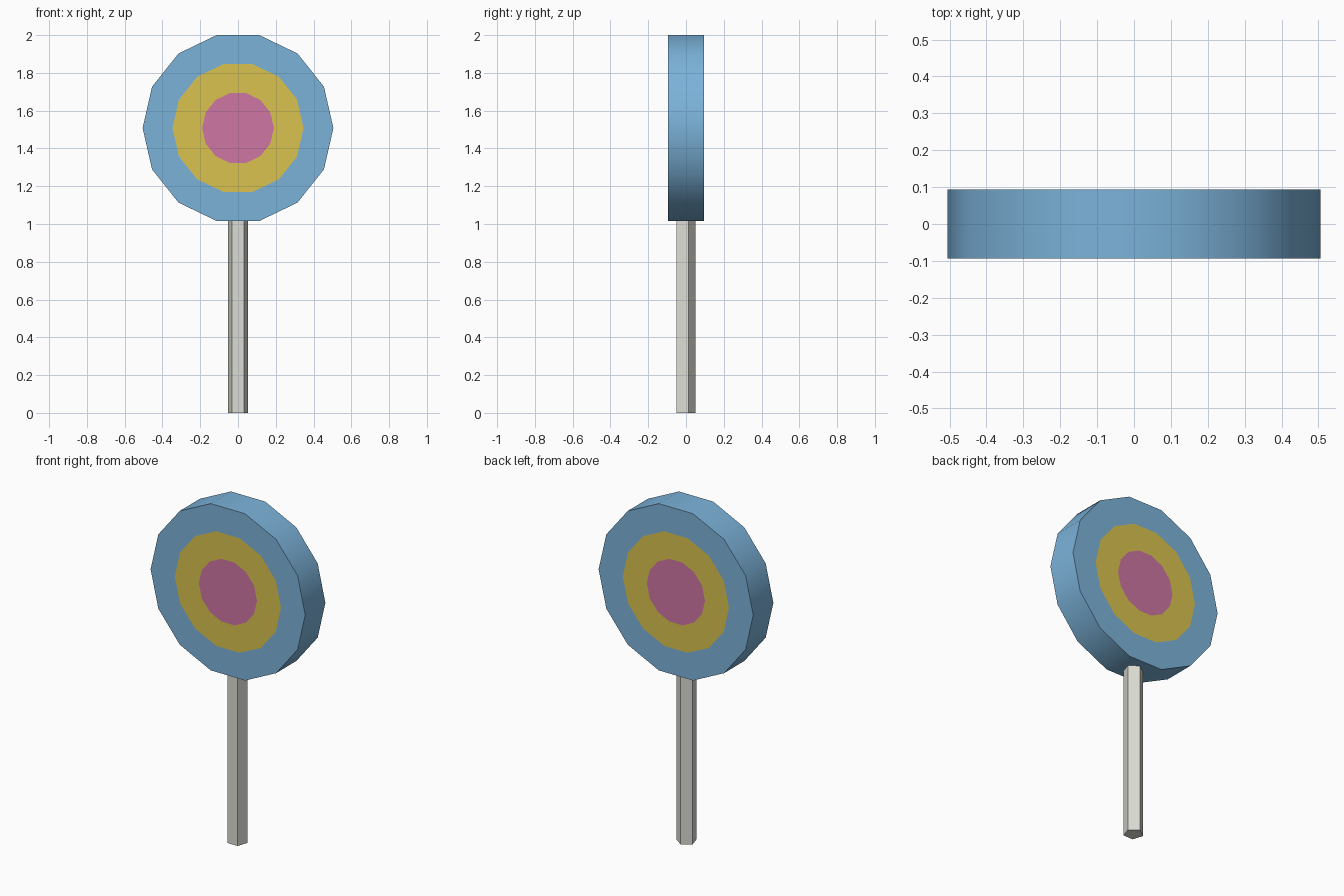
import bpy, bmesh
from math import cos, sin, pi, radians

if "Cube" in bpy.data.objects:
    bpy.data.objects.remove(bpy.data.objects["Cube"])


def material(name, rgb):
    m = bpy.data.materials.new(name)
    m.diffuse_color = (*rgb, 1)
    m.use_nodes = True
    m.node_tree.nodes["Principled BSDF"].inputs["Base Color"].default_value = m.diffuse_color
    return m


def finish(bm, name, mats):
    bmesh.ops.recalc_face_normals(bm, faces=bm.faces)
    me = bpy.data.meshes.new(name)
    bm.to_mesh(me)
    bm.free()
    for m in mats:
        me.materials.append(m)
    ob = bpy.data.objects.new(name, me)
    bpy.context.collection.objects.link(ob)
    return ob


blue = material("blue", (0.20, 0.45, 0.70))
yellow = material("yellow", (0.70, 0.54, 0.08))
pink = material("pink", (0.62, 0.18, 0.37))
cream = material("cream", (0.72, 0.72, 0.66))

# Round head: 14-sided rings lofted from the front centre to the back centre
SIDES, CENTRE_Z, HALF = 14, 1.508, 0.094
profile = [(0.19, -HALF), (0.347, -HALF), (0.505, -HALF),
           (0.505, HALF), (0.347, HALF), (0.19, HALF)]
band_colours = [1, 0, 0, 0, 1]
bm = bmesh.new()
rings = [[bm.verts.new((r * cos(2 * pi * i / SIDES), y,
                        CENTRE_Z + r * sin(2 * pi * i / SIDES)))
          for i in range(SIDES)] for r, y in profile]
for a, b, colour in zip(rings, rings[1:], band_colours):
    for i in range(SIDES):
        j = (i + 1) % SIDES
        bm.faces.new((a[i], a[j], b[j], b[i])).material_index = colour
for ring in (rings[0], rings[-1]):
    bm.faces.new(ring).material_index = 2
head = finish(bm, "round_head", [blue, yellow, pink])
bpy.context.view_layer.objects.active = head
head.select_set(True)
bpy.ops.object.shade_smooth_by_angle(angle=radians(30))

# Stick: five-sided prism with one edge pointing to the back
bm = bmesh.new()
base = bm.faces.new([bm.verts.new((0.055 * cos(radians(90 + 72 * i)),
                                   0.055 * sin(radians(90 + 72 * i)) - 0.005, 0))
                     for i in range(5)])
top = bmesh.ops.extrude_face_region(bm, geom=[base], use_keep_orig=True)["geom"]
bmesh.ops.translate(bm, vec=(0, 0, 1.02),
                    verts=[v for v in top if isinstance(v, bmesh.types.BMVert)])
finish(bm, "stick", [cream])
